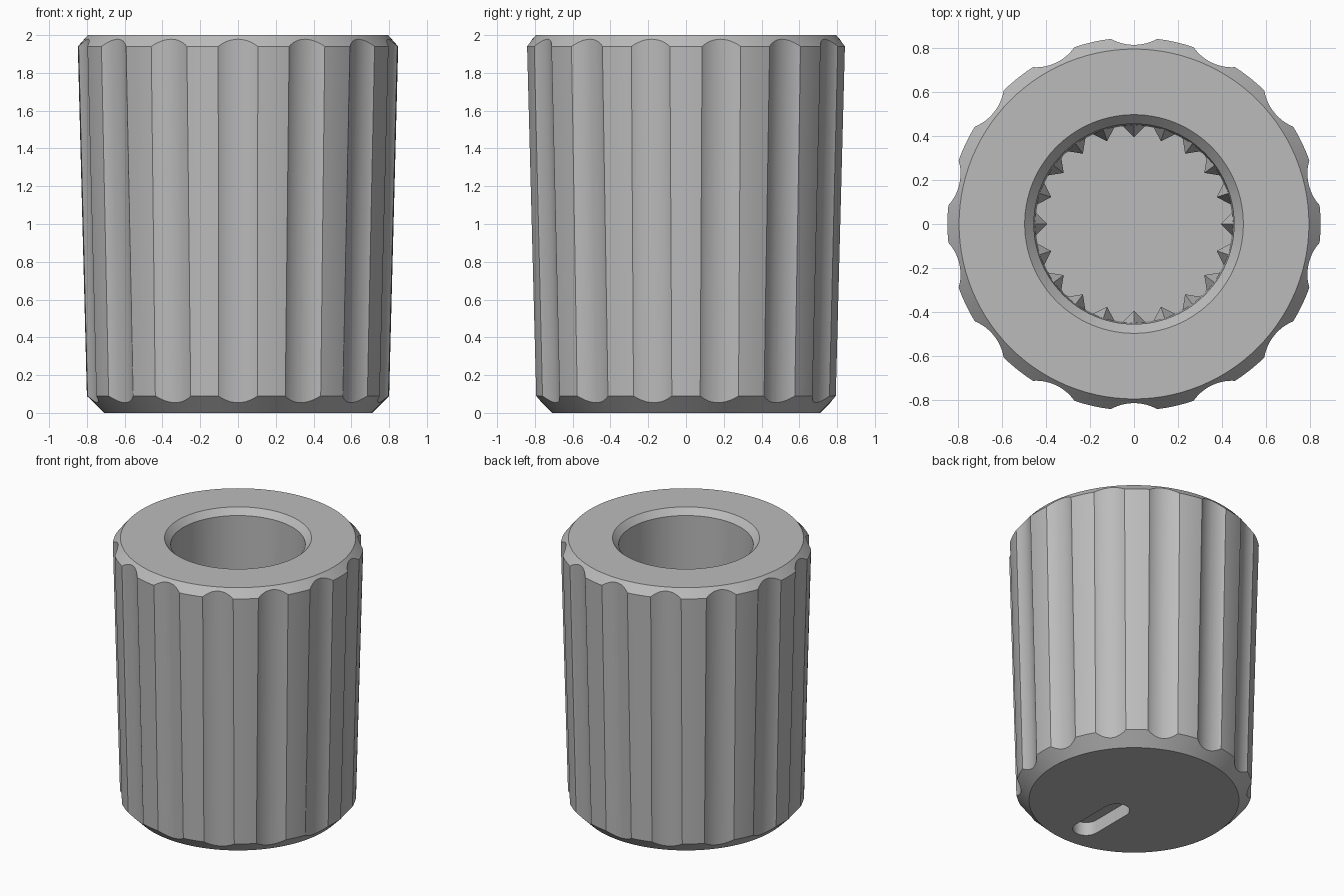
import bpy, bmesh, math
from mathutils import Vector, Matrix

cube = bpy.data.objects.get("Cube")
if cube:
    bpy.data.objects.remove(cube, do_unlink=True)

FLUTES, TEETH, FLOOR = 14, 20, 0.4
SIDE_LOW, SIDE_TOP = Vector((0.80, 0, 0.09)), Vector((0.848, 0, 1.94))

grey = bpy.data.materials.new("mid_grey")
grey.use_nodes = True
grey.diffuse_color = (0.5, 0.5, 0.5, 1)
grey.node_tree.nodes["Principled BSDF"].inputs["Base Color"].default_value = (0.5, 0.5, 0.5, 1)


def make_object(name, bm):
    bmesh.ops.recalc_face_normals(bm, faces=bm.faces)
    mesh = bpy.data.meshes.new(name)
    bm.to_mesh(mesh)
    bm.free()
    mesh.materials.append(grey)
    ob = bpy.data.objects.new(name, mesh)
    bpy.context.collection.objects.link(ob)
    return ob


def lathe(name, profile, steps=112):
    """Revolve (radius, z) points and cap both ends with a disc."""
    bm = bmesh.new()
    rings = [[bm.verts.new((r * math.cos(i * math.tau / steps),
                            r * math.sin(i * math.tau / steps), z))
              for i in range(steps)] for r, z in profile]
    for a, b in zip(rings, rings[1:]):
        for i in range(steps):
            j = (i + 1) % steps
            bm.faces.new((a[i], a[j], b[j], b[i]))
    bm.faces.new(rings[0])
    bm.faces.new(rings[-1])
    return make_object(name, bm)


def prism(bm, lower, upper):
    """Closed solid between two matching loops."""
    a = [bm.verts.new(p) for p in lower]
    b = [bm.verts.new(p) for p in upper]
    for i in range(len(a)):
        j = (i + 1) % len(a)
        bm.faces.new((a[i], a[j], b[j], b[i]))
    bm.faces.new(a)
    bm.faces.new(b)


def cut(target, cutter):
    cutter.hide_render = True
    mod = target.modifiers.new("cut", 'BOOLEAN')
    mod.operation, mod.solver, mod.object = 'DIFFERENCE', 'EXACT', cutter
    bpy.context.view_layer.objects.active = target
    bpy.ops.object.modifier_apply(modifier=mod.name)
    bpy.data.objects.remove(cutter, do_unlink=True)


# Knob body: tapered, chamfered, with a blind bore from the top
knob_body = lathe("knob_body", [
    (0.71, 0), (SIDE_LOW.x, SIDE_LOW.z), (SIDE_TOP.x, SIDE_TOP.z), (0.795, 2),
    (0.497, 2), (0.455, 1.955), (0.447, FLOOR)])

# Grip flutes: round grooves that follow the taper
RADIUS, DEPTH = 0.208, 0.035
bm = bmesh.new()
slope = (SIDE_TOP.x - SIDE_LOW.x) / (SIDE_TOP.z - SIDE_LOW.z)
for k in range(FLUTES):
    turn = Matrix.Rotation(-math.pi / 2 + k * math.tau / FLUTES, 3, 'Z')
    loops = []
    for z in (-0.2, 2.2):
        axis = SIDE_LOW.x + slope * (z - SIDE_LOW.z) - DEPTH + RADIUS
        loops.append([turn @ Vector((axis + RADIUS * math.cos(t * math.tau / 72),
                                     RADIUS * math.sin(t * math.tau / 72), z))
                      for t in range(72)])
    prism(bm, *loops)
cut(knob_body, make_object("flute_cutter", bm))

# Pointer slot in the base
bm = bmesh.new()
outline = []
for y, start in ((-0.185, 0), (-0.505, math.pi)):
    for t in range(17):
        a = start + t * math.pi / 16
        outline.append((0.09 * math.cos(a), y + 0.09 * math.sin(a)))
prism(bm, [(x, y, -0.1) for x, y in outline], [(x, y, 0.1) for x, y in outline])
cut(knob_body, make_object("slot_cutter", bm))

# Spline teeth inside the bore, with pointed lead-ins
bm = bmesh.new()
for k in range(TEETH):
    turn = Matrix.Rotation(k * math.tau / TEETH, 3, 'Z')
    section = ((0.447, -0.052), (0.395, 0), (0.447, 0.052))
    low = [bm.verts.new(turn @ Vector((x, y, FLOOR - 0.01))) for x, y in section]
    top = [bm.verts.new(turn @ Vector((x, y, 1.2))) for x, y in section]
    apex = bm.verts.new(turn @ Vector((0.452, 0, 1.3)))
    bm.faces.new(low)
    for i in range(3):
        j = (i + 1) % 3
        bm.faces.new((low[i], low[j], top[j], top[i]))
        bm.faces.new((top[i], top[j], apex))
spline_teeth = make_object("spline_teeth", bm)

# Smooth the round surfaces, keep the edges crisp
bpy.ops.object.select_all(action='DESELECT')
knob_body.select_set(True)
bpy.context.view_layer.objects.active = knob_body
bpy.ops.object.shade_smooth_by_angle(angle=math.radians(20))
